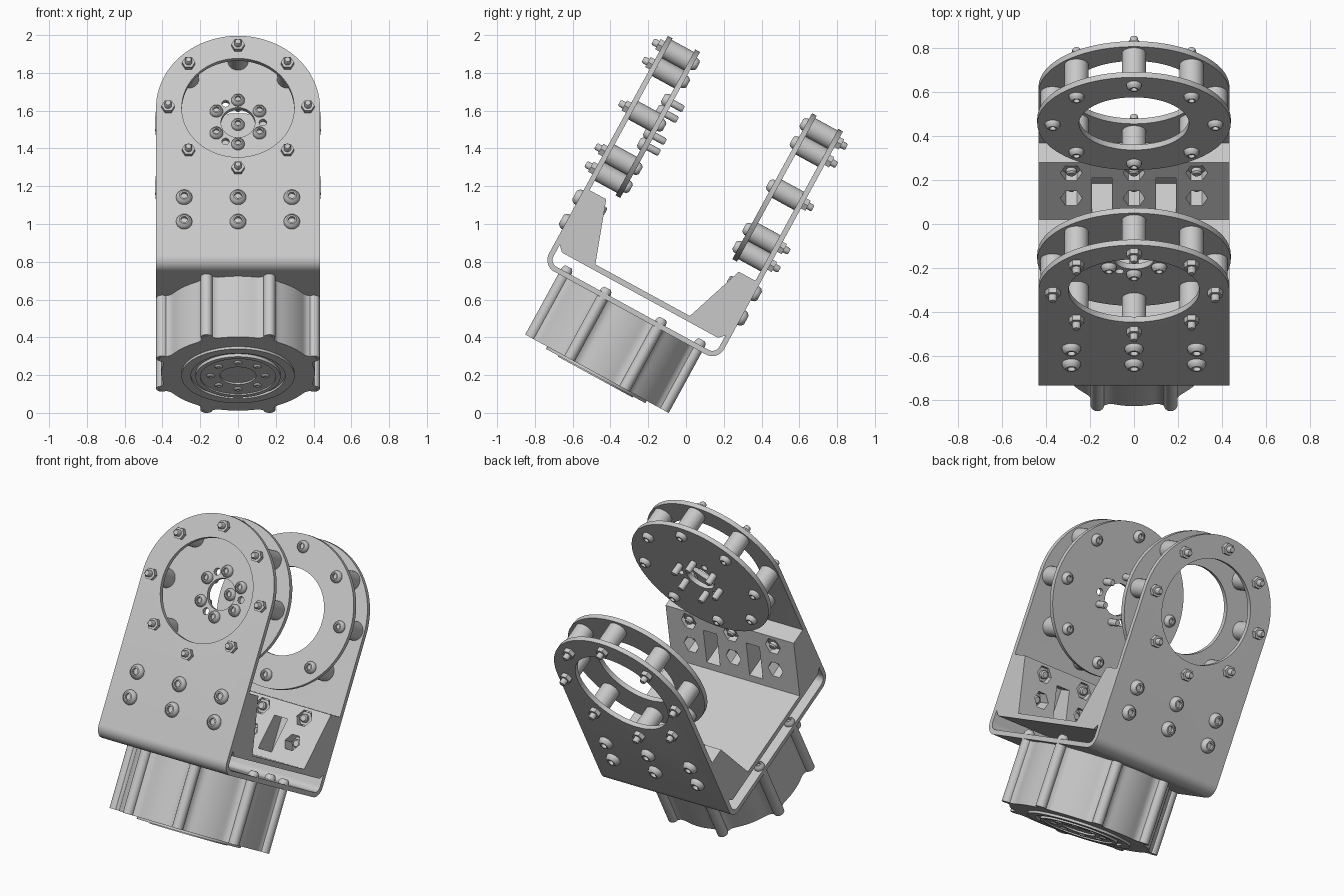
import bpy, bmesh
from math import sin, cos, pi, exp, radians
from mathutils import Matrix, Vector

cube = bpy.data.objects.get("Cube")
if cube:
    bpy.data.objects.remove(cube, do_unlink=True)

metal = bpy.data.materials.new("light grey metal")
metal.use_nodes = True
GREY = (0.58, 0.58, 0.58, 1)
metal.diffuse_color = GREY
metal.node_tree.nodes["Principled BSDF"].inputs["Base Color"].default_value = GREY

# Everything is built upright, then leaned back as a whole
LEAN = Matrix.Rotation(-0.5, 4, 'X') @ Matrix.Translation((0, -0.513, 0))
HALF = 0.434            # half width of the bracket
EYE = 1.272             # height of the arm centre
OUT, IN = 0.528, 0.338  # outer arm face, inner disc face
PLATE = 0.028
COLUMNS = (-0.285, 0, 0.285)
ROWS = (0.583, 0.73)


def place(axis, p, t):
    """2D point p on the plane across the axis, at distance t along it."""
    return {'x': (t, p[0], p[1]), 'y': (p[0], t, p[1]), 'z': (p[0], p[1], t)}[axis]


def circle(r, n=64, c=(0, 0), start=0.0, sweep=2 * pi):
    return [(c[0] + r * cos(start + sweep * i / n), c[1] + r * sin(start + sweep * i / n))
            for i in range(n)]


def loft(bm, axis, rings):
    """Skin a list of (outline, distance) rings and cap both ends."""
    loops = [[bm.verts.new(place(axis, p, t)) for p in pts] for pts, t in rings]
    n = len(loops[0])
    for a, b in zip(loops, loops[1:]):
        for i in range(n):
            j = (i + 1) % n
            bm.faces.new((a[i], a[j], b[j], b[i]))
    bm.faces.new(loops[0])
    bm.faces.new(loops[-1])


def prism(bm, axis, pts, lo, hi):
    loft(bm, axis, [(pts, lo), (pts, hi)])


def lathe(bm, axis, c, base, d, steps, n=20):
    loft(bm, axis, [(circle(r, n, c), base + d * t) for r, t in steps])


def finish(name, bm, angle=35):
    bmesh.ops.recalc_face_normals(bm, faces=bm.faces)
    me = bpy.data.meshes.new(name)
    bm.to_mesh(me)
    bm.free()
    me.materials.append(metal)
    ob = bpy.data.objects.new(name, me)
    bpy.context.scene.collection.objects.link(ob)
    smooth(me, angle)
    ob.matrix_world = LEAN
    return ob


def smooth(me, angle=35):
    for f in me.polygons:
        f.use_smooth = True
    me.set_sharp_from_angle(angle=radians(angle))


def cut(ob, bm, op='DIFFERENCE'):
    """Apply a boolean and throw the cutter away."""
    tool = finish("cutter", bm)
    mod = ob.modifiers.new("cut", 'BOOLEAN')
    mod.operation, mod.object, mod.solver = op, tool, 'EXACT'
    bpy.context.view_layer.update()
    me = bpy.data.meshes.new_from_object(ob.evaluated_get(bpy.context.evaluated_depsgraph_get()))
    ob.modifiers.clear()
    ob.data = me
    smooth(me)
    bpy.data.objects.remove(tool, do_unlink=True)


def head(bm, axis, c, base, d, r, h):
    """Button head with a socket."""
    lathe(bm, axis, c, base, d, [(r, 0), (r, h * .25), (r * .88, h * .65), (r * .6, h),
                                 (r * .42, h), (r * .42, h * .4)])


def nut(bm, c, base, d, r, h, tip):
    lathe(bm, 'y', c, base, d, [(r, 0), (r, h)], 6)
    lathe(bm, 'y', c, base, d, [(r * .55, 0), (r * .55, tip - .008), (r * .4, tip)], 14)


# U bracket: bent strip, trimmed to round-topped arms, with an eye in each
def u_path(v, a, r):
    left = [(-v + r + x, a + r + y) for x, y in circle(r, 8, start=pi, sweep=pi / 2)]
    left.append((-v + r, a))
    return [(-v, 2)] + left + [(-x, y) for x, y in reversed(left)] + [(v, 2)]


bm = bmesh.new()
prism(bm, 'x', u_path(OUT, .322, .07) + u_path(OUT - PLATE, .35, .042)[::-1], -.5, .5)
bracket = finish("u_bracket", bm)
bm = bmesh.new()
arch = [(-HALF, 0), (HALF, 0)] + circle(HALF, 48, (0, EYE), 0, pi) + [(-HALF, EYE)]
prism(bm, 'y', arch, -1, 1)
cut(bracket, bm, 'INTERSECT')
bm = bmesh.new()
prism(bm, 'y', circle(.298, 64, (0, EYE)), -1, 1)
cut(bracket, bm)

# Raised floor between the gussets
bm = bmesh.new()
prism(bm, 'x', [(-.47, .43), (.47, .43), (.5, .46), (-.5, .46)], -HALF, HALF)
finish("floor_plate", bm)

around = [(.37 * cos(i * pi / 4), EYE + .37 * sin(i * pi / 4)) for i in range(8)]
for s, side in ((-1, "front"), (1, "rear")):
    # Gusset block with slots and nut pockets
    bm = bmesh.new()
    prism(bm, 'x', [(s * .5, .46), (s * .285, .46), (s * .4, .79), (s * .5, .79)], -HALF, HALF)
    gusset = finish(side + "_gusset", bm)
    bm = bmesh.new()
    for x in (-.145, .145):
        prism(bm, 'x', [(s * .2, .5), (s * .45, .5), (s * .45, .7), (s * .2, .7)], x - .045, x + .045)
    for x in COLUMNS:
        for a in ROWS:
            prism(bm, 'y', circle(.05, 6, (x, a)), s * .2, s * .425)
    cut(gusset, bm)

    # Bolts through arm and gusset
    bm = bmesh.new()
    for x in COLUMNS:
        for a in ROWS:
            head(bm, 'y', (x, a), s * OUT, s, .043, .03)
            nut(bm, (x, a), s * .425, -s, .043, .03, .055)
    finish(side + "_gusset_bolts", bm)

    # Standoffs between arm and inner disc, with their bolts
    bm = bmesh.new()
    for c in around:
        lathe(bm, 'y', c, 0, s, [(.055, IN + PLATE), (.055, OUT - PLATE)], 28)
    finish(side + "_standoffs", bm)
    bm = bmesh.new()
    for c in around:
        nut(bm, c, s * OUT, s, .035, .026, .056)
        head(bm, 'y', c, s * IN, -s, .035, .026)
    finish(side + "_standoff_bolts", bm)

    # Inner disc: pierced hub plate in front, open ring at the rear
    bm = bmesh.new()
    prism(bm, 'y', circle(.44, 80, (0, EYE)), s * IN, s * (IN + PLATE))
    disc = finish(side + "_disc", bm)
    bm = bmesh.new()
    prism(bm, 'y', circle(.09 if s < 0 else .25, 64, (0, EYE)), -1, 1)
    if s < 0:
        for c in circle(.132, 3, (0, EYE)):
            prism(bm, 'y', circle(.02, 16, c), -1, 1)
    cut(disc, bm)

# Hub screws, passing through the front disc
bm = bmesh.new()
for c in circle(.132, 6, (0, EYE), pi / 6):
    head(bm, 'y', c, -IN - PLATE, -1, .035, .028)
    lathe(bm, 'y', c, -IN, 1, [(.02, -.01), (.02, .06), (.015, .068)], 14)
finish("hub_screws", bm)

# Motor casing: drum swelling into eight lugs
BASE, TOP = -.044, .322
LUGS = circle(.435, 8, start=pi / 8)
outline = []
for i in range(192):
    t = 2 * pi * i / 192
    off = (t % (pi / 4)) - pi / 8
    r = .407 + .045 * exp(-(off / .075) ** 2)
    outline.append((r * cos(t), r * sin(t)))
bm = bmesh.new()
prism(bm, 'z', outline, BASE, TOP)
finish("motor_casing", bm, 30)

bm = bmesh.new()
for c in LUGS:
    lathe(bm, 'z', c, 0, 1, [(.012, BASE + .03), (.018, BASE), (.031, BASE), (.031, TOP)], 24)
finish("motor_lugs", bm)
bm = bmesh.new()
for c in LUGS:
    head(bm, 'z', c, .35, 1, .031, .03)
finish("motor_bolts", bm)

# Stepped output face under the motor
bm = bmesh.new()
lathe(bm, 'z', (0, 0), BASE, -1, [(.3, 0), (.3, .014), (.25, .014), (.25, .002), (.225, .002),
      (.225, .02), (.2, .02), (.2, .012), (.095, .012), (.095, .002)], 64)
finish("output_face", bm)
bm = bmesh.new()
for c in circle(.145, 8):
    head(bm, 'z', c, BASE - .01, -1, .022, .01)
finish("output_screws", bm)
